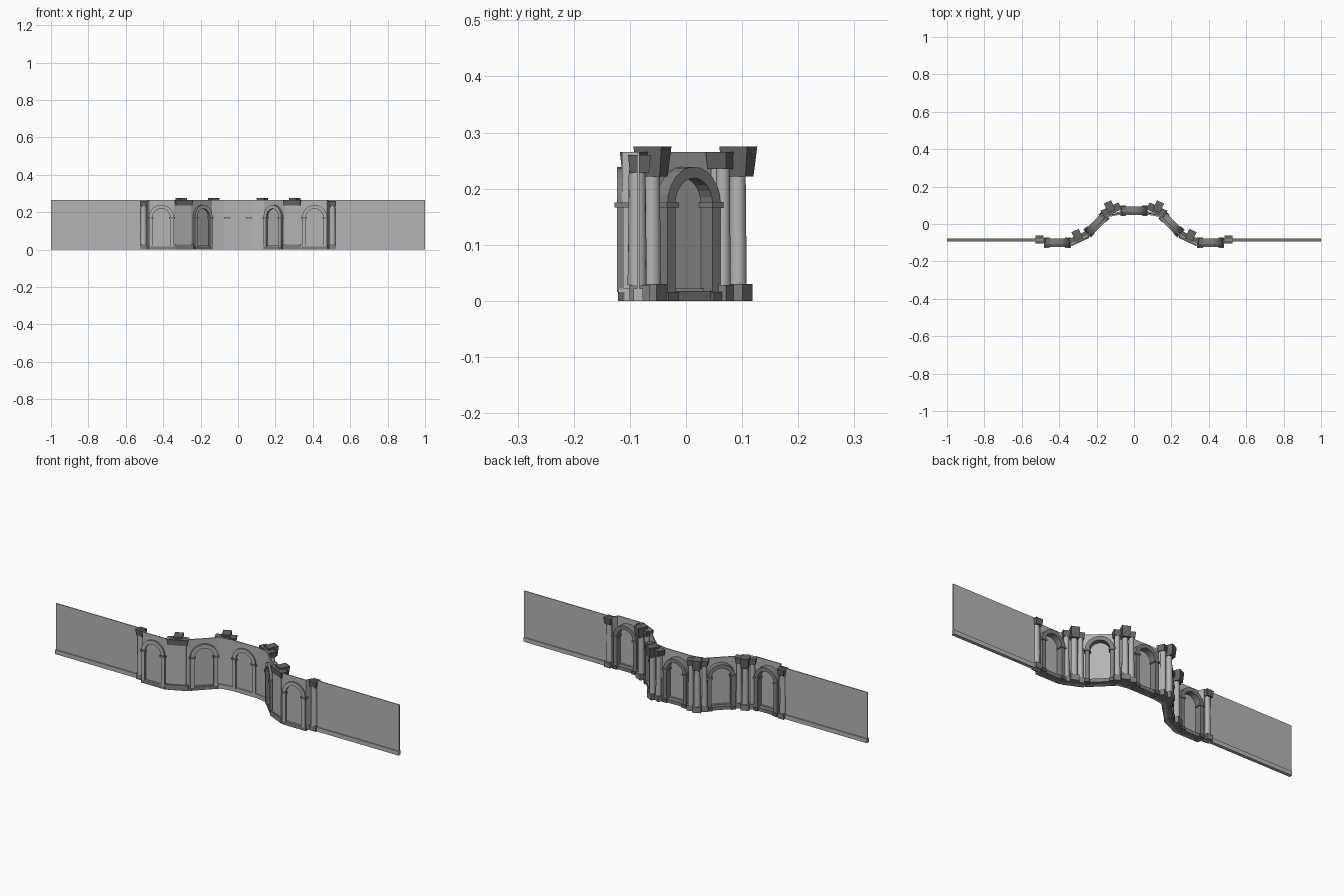
import bpy, bmesh, math
from mathutils import Matrix, Vector

if "Cube" in bpy.data.objects:
    bpy.data.objects.remove(bpy.data.objects["Cube"])


def material(name, grey):
    m = bpy.data.materials.new(name)
    m.use_nodes = True
    colour = (grey, grey, grey, 1)
    m.diffuse_color = colour
    m.node_tree.nodes["Principled BSDF"].inputs["Base Color"].default_value = colour
    return m


LIGHT = material("light stone", 0.46)
MID = material("mid grey stone", 0.22)
DARK = material("dark grey stone", 0.13)
TOP = 0.265


def finish(name, bm, mats, frame=Matrix(), smooth=False):
    bmesh.ops.recalc_face_normals(bm, faces=bm.faces)
    mesh = bpy.data.meshes.new(name)
    bm.to_mesh(mesh)
    bm.free()
    for m in mats:
        mesh.materials.append(m)
    ob = bpy.data.objects.new(name, mesh)
    bpy.context.collection.objects.link(ob)
    ob.matrix_world = frame
    if smooth:
        for p in mesh.polygons:
            p.use_smooth = abs(p.normal.z) < 0.5
    return ob


def frame_at(x, y, degrees=0):
    return Matrix.Translation((x, y, 0)) @ Matrix.Rotation(math.radians(degrees), 4, "Z")


def block(name, frame, centre, size, z0, z1, mat, flare=0):
    """Box from z0 to z1; flare widens its top."""
    bm = bmesh.new()
    bmesh.ops.create_cube(bm, size=1)
    for v in bm.verts:
        k = 1 + flare if v.co.z > 0 else 1
        v.co = Vector((centre[0] + v.co.x * size[0] * k,
                       centre[1] + v.co.y * size[1] * k,
                       z1 if v.co.z > 0 else z0))
    return finish(name, bm, [mat], frame)


def shaft(name, frame, centre, z0, z1, radius):
    bm = bmesh.new()
    bmesh.ops.create_cone(bm, cap_ends=True, segments=16, radius1=radius,
                          radius2=radius * 0.88, depth=z1 - z0)
    bmesh.ops.translate(bm, verts=bm.verts, vec=(*centre, (z0 + z1) / 2))
    return finish(name, bm, [LIGHT], frame, True)


def strip(name, path, thick, z0, z1):
    """Thin upright wall that follows a plan path."""
    bm = bmesh.new()
    pts = [Vector(p) for p in path]
    rings = []
    for i, p in enumerate(pts):
        d = (pts[min(i + 1, len(pts) - 1)] - pts[max(i - 1, 0)]).normalized()
        n = Vector((-d.y, d.x)) * thick / 2
        rings.append([bm.verts.new((*q, z)) for q, z in
                      ((p - n, z0), (p + n, z0), (p + n, z1), (p - n, z1))])
    for a, b in zip(rings, rings[1:]):
        for k in range(4):
            bm.faces.new((a[k], a[(k + 1) % 4], b[(k + 1) % 4], b[k]))
    bm.faces.new(rings[0])
    bm.faces.new(rings[-1])
    return finish(name, bm, [LIGHT])


def arch(name, frame, spring=0.172, outer=0.067, inner=0.047, half=0.023):
    """Jambs and round head as one ring; its front is light."""
    bm = bmesh.new()

    def outline(r):
        arc = [(r * math.cos(math.pi * i / 12), spring + r * math.sin(math.pi * i / 12))
               for i in range(13)]
        return [(r, 0.016)] + arc + [(-r, 0.016)]

    rings = [[bm.verts.new(c) for c in ((ox, -half, oz), (ox, half, oz),
                                        (ix, half, iz), (ix, -half, iz))]
             for (ox, oz), (ix, iz) in zip(outline(outer), outline(inner))]
    for a, b in zip(rings, rings[1:]):
        for k in range(4):
            bm.faces.new((a[k], a[(k + 1) % 4], b[(k + 1) % 4], b[k]))
    bm.faces.new(rings[0])
    bm.faces.new(rings[-1])
    bmesh.ops.recalc_face_normals(bm, faces=bm.faces)
    for f in bm.faces:
        f.material_index = 0 if f.normal.y < -0.9 else 1
    return finish(name, bm, [LIGHT, MID], frame)


def bay(name, frame):
    arch(name + "_arch", frame)
    block(name + "_sill", frame, (0, 0), (0.13, 0.042), 0, 0.018, MID)
    for side, x in (("left", 0.057), ("right", -0.057)):
        block(f"{name}_{side}_impost", frame, (x, 0), (0.03, 0.054), 0.166, 0.175, MID)
        block(f"{name}_{side}_foot", frame, (x, 0.004), (0.026, 0.05), 0, 0.016, DARK)


# Thin wall and its skirting, mirrored across the middle
half_path = [(1, -0.085), (0.485, -0.085), (0.475, -0.112), (0.345, -0.112),
             (0.25, -0.062), (0.14, 0.045), (0.075, 0.058)]
path = [(-x, y) for x, y in half_path] + half_path[::-1]
strip("screen_wall", path, 0.005, 0, TOP)
strip("skirting", path, 0.017, 0, 0.022)

# Arched bays
bay("centre_bay", frame_at(0, 0.071))
for side, s in (("left", 1), ("right", -1)):
    bay(side + "_diagonal_bay", frame_at(s * 0.2, -0.002, -s * 45))
    bay(side + "_outer_bay", frame_at(s * 0.41, -0.1))

    # Single column that ends the arcade
    end = frame_at(s * 0.505, -0.083)
    block(side + "_end_base", end, (0, 0), (0.036, 0.036), 0, 0.028, MID)
    shaft(side + "_end_shaft", end, (0, -0.004), 0.028, 0.232, 0.017)
    block(side + "_end_capital", end, (0, 0), (0.034, 0.034), 0.228, 0.26, DARK, 0.2)

    # Piers at the two bends, each with a projecting column at the back
    for bend, x, y, turn in (("outer", 0.295, -0.078, -25), ("inner", 0.122, 0.075, -25)):
        name = f"{side}_{bend}_pier"
        f = frame_at(s * x, y, s * turn)
        block(name + "_plinth", f, (0, 0), (0.105, 0.04), 0, 0.028, MID)
        block(name + "_core", f, (0, -0.004), (0.085, 0.02), 0.028, 0.235, LIGHT)
        block(name + "_entablature", f, (0, 0), (0.095, 0.036), 0.235, TOP, DARK, 0.1)
        block(name + "_base", f, (0, 0.017), (0.042, 0.042), 0, 0.03, MID)
        shaft(name + "_shaft", f, (0, 0.019), 0.03, 0.228, 0.016)
        block(name + "_capital", f, (0, 0.02), (0.034, 0.044), 0.222, 0.275, DARK, 0.25)
        for k in (-1, 1):
            shaft(f"{name}_side_shaft_{'a' if k < 0 else 'b'}", f, (k * 0.033, 0.005),
                  0.028, 0.237, 0.014)
